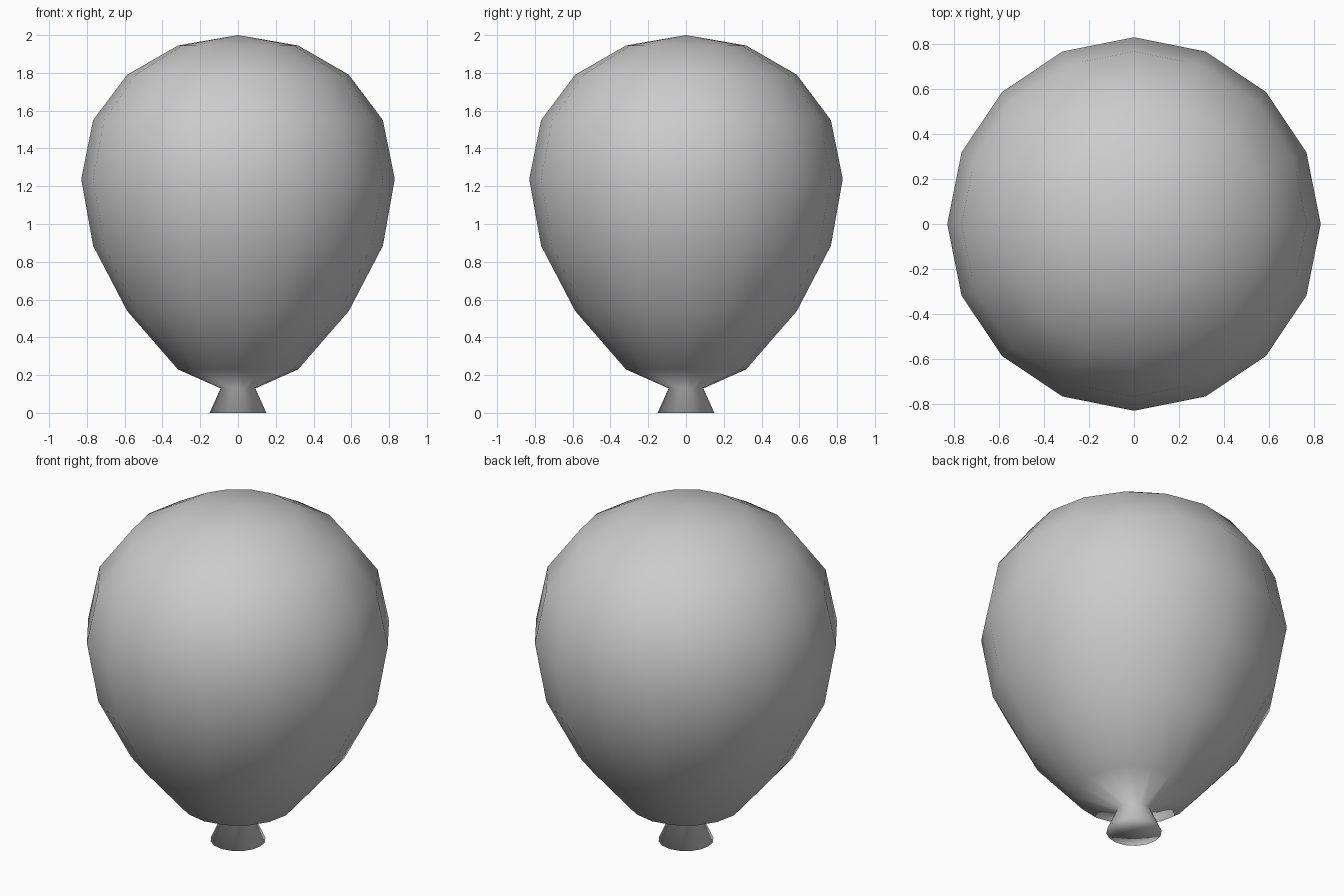
import bpy, bmesh
from math import cos, sin, pi

if "Cube" in bpy.data.objects:
    bpy.data.objects.remove(bpy.data.objects["Cube"])

SIDES = 16

# Profile (radius, height) from the crown down to the flared mouth
PROFILE = [(0.318, 1.945), (0.587, 1.79), (0.767, 1.55), (0.83, 1.238),
           (0.767, 0.885), (0.587, 0.54), (0.318, 0.23),
           (0.092, 0.13), (0.15, 0.0)]


def lathe(name, profile, top, bottom):
    bm = bmesh.new()
    rings = [[bm.verts.new((r * cos(2 * pi * i / SIDES), r * sin(2 * pi * i / SIDES), z))
              for i in range(SIDES)] for r, z in profile]
    crown = bm.verts.new((0, 0, top))
    base = bm.verts.new((0, 0, bottom))
    for i in range(SIDES):
        j = (i + 1) % SIDES
        bm.faces.new((crown, rings[0][i], rings[0][j]))
        for a, b in zip(rings, rings[1:]):
            bm.faces.new((a[i], b[i], b[j], a[j]))
        bm.faces.new((base, rings[-1][j], rings[-1][i]))
    bmesh.ops.recalc_face_normals(bm, faces=bm.faces)
    for f in bm.faces:
        f.smooth = True
    mesh = bpy.data.meshes.new(name)
    bm.to_mesh(mesh)
    bm.free()
    obj = bpy.data.objects.new(name, mesh)
    bpy.context.collection.objects.link(obj)
    return obj


# Balloon body with pinched neck and flared, closed mouth
lathe("balloon", PROFILE, 2.0, 0.0)
